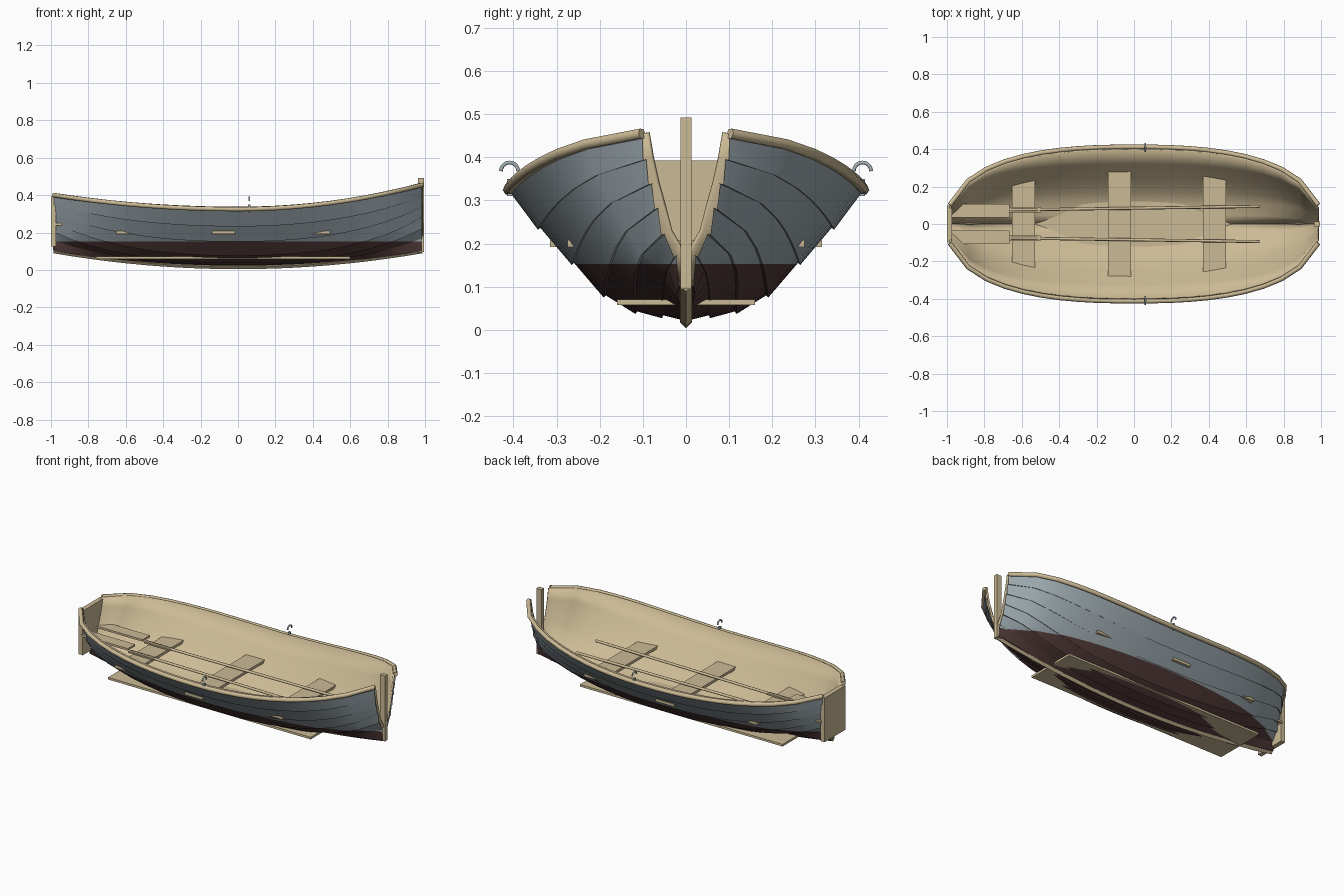
import bpy, bmesh, math
from mathutils import Vector

cube = bpy.data.objects.get("Cube")
if cube:
    bpy.data.objects.remove(cube)


def material(name, rgb):
    m = bpy.data.materials.new(name)
    m.use_nodes = True
    m.diffuse_color = (*rgb, 1)
    m.node_tree.nodes["Principled BSDF"].inputs["Base Color"].default_value = (*rgb, 1)
    return m


WOOD = material("pale_wood", (0.60, 0.49, 0.30))
GREY = material("grey_paint", (0.33, 0.39, 0.42))
RED = material("dark_red_bottom_paint", (0.085, 0.045, 0.042))
METAL = material("oarlock_metal", (0.36, 0.43, 0.46))

# Section shapes: share of width and height at each plank edge, keel to sheer
MID_W = (0, 0.13, 0.275, 0.45, 0.63, 0.82, 1)
MID_H = (0, 0.02, 0.05, 0.175, 0.43, 0.705, 1)
END_W = (0.08, 0.2, 0.48, 0.63, 0.78, 0.9, 1)
END_H = (0, 0.2, 0.34, 0.51, 0.67, 0.83, 1)
ROWS = len(MID_W)
STATIONS = [i / 20 - 1 for i in range(41) if i % 2 == 0]
END_X = 0.985


def sheer(x):
    return 0.325 + (0.13 if x > 0 else 0.075) * x * x


def half_width(x):
    return max(0.1, 0.41 * (1 - abs(x) ** 2.5) ** 0.4)


def section(x):
    """Plank edge points of one hull section, as (y, z)."""
    b = abs(x) ** 3
    low = 0.03 + 0.073 * x * x
    pts = []
    for k in range(ROWS):
        w = MID_W[k] + (END_W[k] - MID_W[k]) * b
        h = MID_H[k] + (END_H[k] - MID_H[k]) * b
        pts.append(Vector((w * half_width(x), low + h * (sheer(x) - low))))
    return pts


def outward(a, b):
    t = (b - a).normalized()
    return Vector((t.y, -t.x))


def inset_section(x, d):
    p = section(x)
    return [p[k] + d * outward(p[max(k - 1, 0)], p[min(k + 1, ROWS - 1)])
            for k in range(ROWS)]


def link(name, data, mats, mirror=False):
    ob = bpy.data.objects.new(name, data)
    bpy.context.collection.objects.link(ob)
    for m in mats:
        data.materials.append(m)
    if mirror:
        ob.modifiers.new("mirror", 'MIRROR').use_axis = (False, True, False)
    return ob


def smooth(ob):
    bpy.ops.object.select_all(action='DESELECT')
    ob.select_set(True)
    bpy.context.view_layer.objects.active = ob
    bpy.ops.object.shade_smooth_by_angle(angle=math.radians(32))


def add_grid(bm, columns):
    """Skin a list of equal point columns."""
    vs = [[bm.verts.new(p) for p in c] for c in columns]
    for a, b in zip(vs, vs[1:]):
        for k in range(len(a) - 1):
            bm.faces.new((a[k], b[k], b[k + 1], a[k + 1]))


def mesh_object(name, bm, mats, mirror=False):
    me = bpy.data.meshes.new(name)
    bm.to_mesh(me)
    bm.free()
    return link(name, me, mats, mirror)


def box(name, lo, hi, mat=WOOD, mirror=False):
    bm = bmesh.new()
    bmesh.ops.create_cube(bm, size=1)
    lo, hi = Vector(lo), Vector(hi)
    for v in bm.verts:
        v.co = (lo + hi) / 2 + v.co * (hi - lo)
    return mesh_object(name, bm, [mat], mirror)


def tube(name, pts, radius, mat=WOOD, mirror=False, res=0):
    cu = bpy.data.curves.new(name, 'CURVE')
    cu.dimensions = '3D'
    cu.bevel_depth = radius
    cu.bevel_resolution = res
    cu.use_fill_caps = True
    sp = cu.splines.new('POLY')
    sp.points.add(len(pts) - 1)
    for p, co in zip(sp.points, pts):
        p.co = (*co, 1)
    sp.use_smooth = res > 0
    return link(name, cu, [mat], mirror)


# Overlapping outer planks, each with a lip along its lower edge
bm = bmesh.new()
for k in range(ROWS - 1):
    cols = []
    for x in STATIONS:
        p = section(x)
        n = outward(p[k], p[k + 1])
        cols.append([(x * END_X, *q) for q in
                     (p[k], p[k] + n * 0.009, p[k + 1] + n * 0.002)])
    add_grid(bm, cols)
# Bottom paint meets the topsides at a level waterline
bmesh.ops.bisect_plane(bm, geom=bm.verts[:] + bm.edges[:] + bm.faces[:],
                       plane_co=(0, 0, 0.153), plane_no=(0, 0, 1))
for f in bm.faces:
    f.material_index = int(f.calc_center_median().z < 0.153)
planks = mesh_object("hull_planks", bm, [GREY, RED], True)
smooth(planks)

# Wooden inner skin, thick enough to show at the open bow
bm = bmesh.new()
add_grid(bm, [[(x * (END_X + 0.003), *q) for q in inset_section(x, -0.01)] for x in STATIONS])
lining = mesh_object("hull_lining", bm, [WOOD], True)
solid = lining.modifiers.new("thickness", 'SOLIDIFY')
solid.thickness = 0.01
solid.offset = 1
smooth(lining)

# Gunwale, keel, stem post and transom
tube("gunwale", [(x * END_X, half_width(x) + 0.002, sheer(x)) for x in STATIONS],
     0.013, mirror=True, res=1)
tube("keel", [(x * END_X, 0, 0.018 + 0.085 * x * x) for x in STATIONS], 0.014)
box("stem_post", (0.962, -0.013, 0.095), (0.995, 0.013, 0.492))
box("transom", (-1.0, -0.1, 0.125), (-0.972, 0.1, 0.393))

# Ribs following the inside of the hull
for i in range(6):
    x = -0.76 + i * 0.256
    tube(f"rib_{i + 1}", [(x, *q) for q in inset_section(x, -0.012)[2:]],
         0.008, mirror=True)

# Floor, seats and stern benches
box("floorboards", (-0.76, -0.16, 0.058), (0.6, 0.16, 0.071))
for name, x, w in (("aft_seat", -0.59, 0.25), ("middle_seat", -0.078, 0.315),
                   ("fore_seat", 0.43, 0.275)):
    box(name, (x - 0.062, -w, 0.192), (x + 0.062, w, 0.208))
box("stern_bench", (-0.98, 0.036, 0.238), (-0.665, 0.106, 0.25), mirror=True)

# Oars lying across the seats
tube("oar_shaft", [(-0.67, 0.075, 0.22), (0.67, 0.094, 0.22)], 0.008, mirror=True, res=2)
box("oar_blade", (-0.675, 0.062, 0.216), (-0.5, 0.09, 0.224), mirror=True)

# Oarlocks: a short pin and a hooked crown
box("oarlock_pin", (0.054, 0.403, 0.31), (0.066, 0.415, 0.35), METAL, True)
arc = [math.pi * i / 10 for i in range(11)]
tube("oarlock_hook", [(0.06, 0.409 + 0.02 * math.cos(a), 0.368 + 0.02 * math.sin(a))
                      for a in arc], 0.005, METAL, True, 1)
